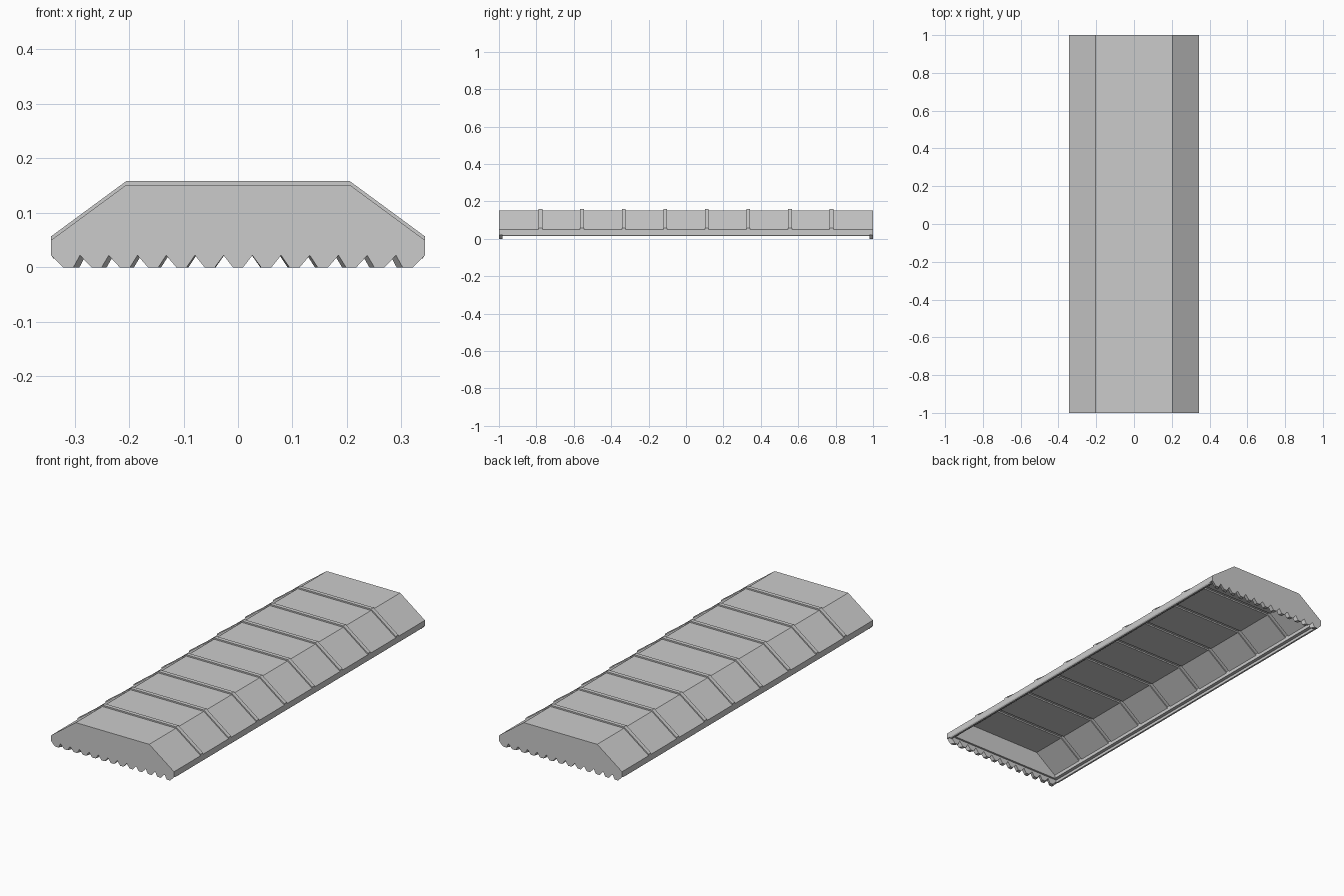
import bpy, bmesh
from mathutils import Vector

if "Cube" in bpy.data.objects:
    bpy.data.objects.remove(bpy.data.objects["Cube"])

HW, RIM = 0.343, 0.022             # half width and rim height
LEDGE = 0.030                      # height of the ledge inside the rim
RIB_H, RIB_W = 0.007, 0.010        # rib height and half width
IN_X, IN_Y = 0.963, 0.98           # rim inner edge relative to the outer edge
OUTER = [(HW, RIM), (HW, 0.050), (0.205, 0.1515)]
INNER = [(0.313, LEDGE), (0.313, 0.047), (0.199, 0.132)]


def finish(bm, name):
    bmesh.ops.remove_doubles(bm, verts=bm.verts, dist=1e-5)
    bmesh.ops.recalc_face_normals(bm, faces=bm.faces)
    me = bpy.data.meshes.new(name)
    bm.to_mesh(me)
    bm.free()
    ob = bpy.data.objects.new(name, me)
    bpy.context.collection.objects.link(ob)
    return ob


def section(half, y, lift):
    half = [half[0]] + [(x, z + lift) for x, z in half[1:]]
    pts = [(-x, z) for x, z in half] + half[::-1]
    return [Vector((x, y, z)) for x, z in pts]


# Sections along the length, stepping up and down at each of the eight ribs
stations = [(-1, 0)]
for i in range(8):
    c = (i - 3.5) * 2 / 9
    stations += [(c - RIB_W, 0), (c - RIB_W, RIB_H), (c + RIB_W, RIB_H), (c + RIB_W, 0)]
stations.append((1, 0))


def skin(bm, half, length):
    rows = []
    for y, lift in stations:
        y = max(-length, min(length, y))
        rows.append([bm.verts.new(p) for p in section(half, y, lift)])
    for k in range(len(rows) - 1):
        a, b = rows[k], rows[k + 1]
        step = stations[k][0] == stations[k + 1][0]
        for j in (range(1, 4) if step else range(5)):
            bm.faces.new((a[j], a[j + 1], b[j + 1], b[j]))
    bm.faces.new(rows[0][::-1])
    bm.faces.new(rows[-1])


def ring(bm, x, y, z):
    return [bm.verts.new(p) for p in ((-x, -y, z), (x, -y, z), (x, y, z), (-x, y, z))]


# Hollow ribbed cover: outer skin, cavity, and the stepped rim between them
bm = bmesh.new()
skin(bm, OUTER, 1)
skin(bm, INNER, 0.97)
rings = [ring(bm, HW, 1, RIM), ring(bm, HW * IN_X, IN_Y, RIM),
         ring(bm, HW * IN_X, IN_Y, LEDGE), ring(bm, 0.313, 0.97, LEDGE)]
for a, b in zip(rings, rings[1:]):
    for j in range(4):
        n = (j + 1) % 4
        bm.faces.new((a[j], a[n], b[n], b[j]))
finish(bm, "ribbed_cover")

# Low tapered lip under each long side
for name, s in (("left_lip", -1), ("right_lip", 1)):
    bm = bmesh.new()
    prof = [(HW, RIM), (HW - 0.004, 0.016), (HW * IN_X, 0.016), (HW * IN_X, RIM)]
    a, b = [[bm.verts.new((s * x, y, z)) for x, z in prof] for y in (-0.98, 0.98)]
    bm.faces.new(a)
    bm.faces.new(b[::-1])
    for j in range(3):
        bm.faces.new((a[j], b[j], b[j + 1], a[j + 1]))
    finish(bm, name)

# Row of blunt teeth under each end wall
N = 13
pitch = 2 * HW / N
for name, side in (("front_teeth", -1), ("back_teeth", 1)):
    bm = bmesh.new()
    for i in range(N):
        c = (i - (N - 1) / 2) * pitch
        t = c * 0.985
        prof = [(c - pitch / 2, RIM), (t - 0.0095, 0), (t + 0.0095, 0), (c + pitch / 2, RIM)]
        a = [bm.verts.new((x, side, z)) for x, z in prof]
        b = [bm.verts.new((x * IN_X, side * IN_Y, z)) for x, z in prof]
        bm.faces.new(a)
        bm.faces.new(b[::-1])
        for j in range(3):
            bm.faces.new((a[j], b[j], b[j + 1], a[j + 1]))
    finish(bm, name)
